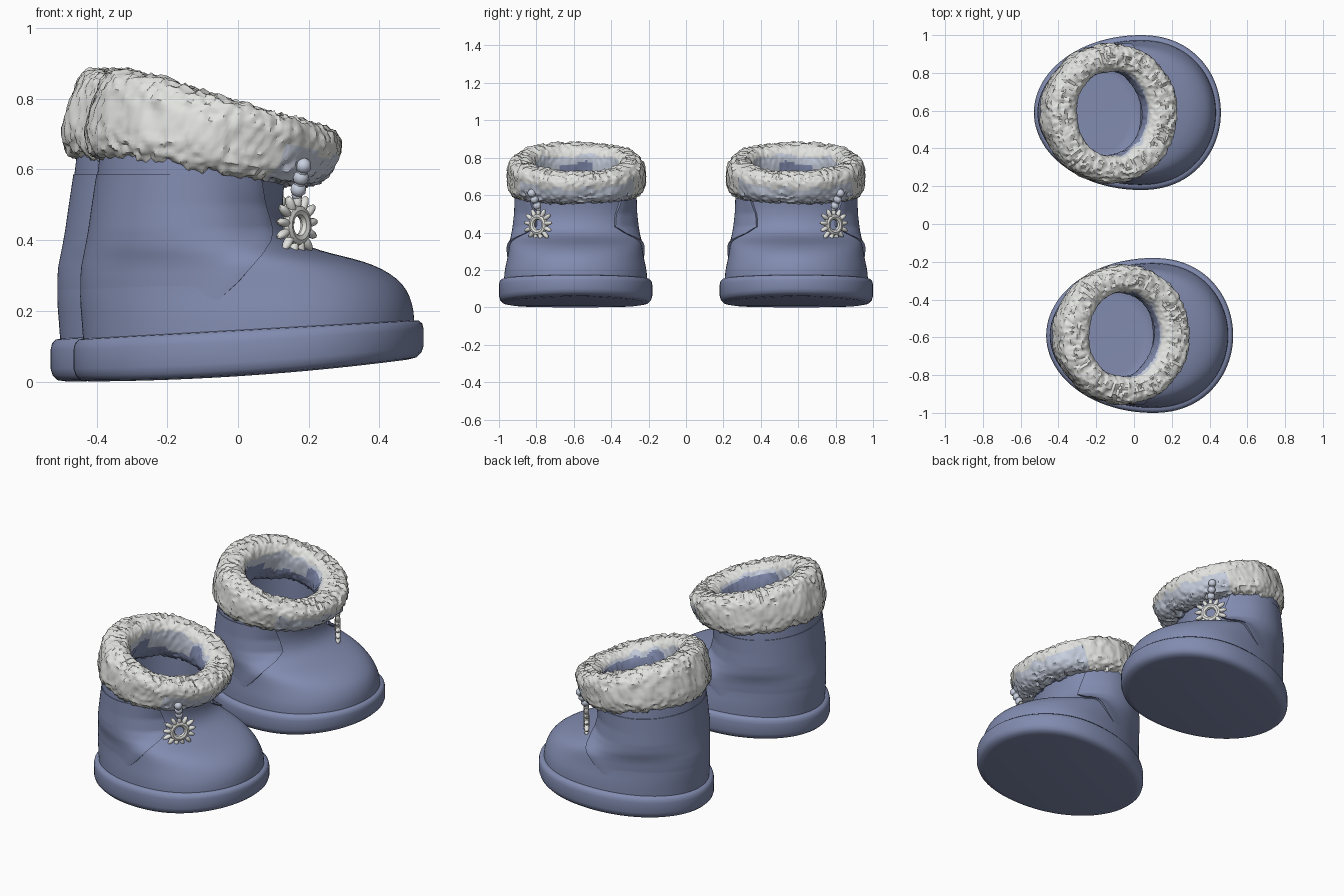
import bpy, bmesh, math
from mathutils import Vector, Matrix, noise

if "Cube" in bpy.data.objects:
    bpy.data.objects.remove(bpy.data.objects["Cube"])

CY = -0.59          # centre line of the near boot
TAU = 2 * math.pi


def material(name, rgb):
    m = bpy.data.materials.new(name)
    m.diffuse_color = (*rgb, 1)
    m.use_nodes = True
    m.node_tree.nodes["Principled BSDF"].inputs["Base Color"].default_value = m.diffuse_color
    return m


BLUE = material("slate blue", (0.22, 0.26, 0.43))
FUR = material("off white", (0.76, 0.77, 0.74))
PALE = material("pale blue", (0.58, 0.63, 0.74))


def lerp_table(table, z):
    """Interpolate the rows of a table keyed by height."""
    if z <= table[0][0]:
        return table[0][1:]
    for a, b in zip(table, table[1:]):
        if z <= b[0]:
            t = (z - a[0]) / (b[0] - a[0])
            return [p + (q - p) * t for p, q in zip(a[1:], b[1:])]
    return table[-1][1:]


def egg(t, xb, xf, w, xw, off=0.0):
    """Point on an egg outline: heel xb, toe xf, half width w at xw."""
    c, s = math.cos(t), math.sin(t)
    if c > 0:
        x = xw + (xf - xw + off) * c ** (2 / 2.2)
    else:
        x = xw + (xw - xb + off) * c
    return x, CY + (w + off) * s


def loft(bm, rows, closed=True, wrap=False, caps=(False, False)):
    """Skin a list of point rows with quads."""
    vs = [[bm.verts.new(p) for p in r] for r in rows]
    n = len(vs[0])
    pairs = list(zip(vs, vs[1:])) + ([(vs[-1], vs[0])] if wrap else [])
    for a, b in pairs:
        for j in range(n if closed else n - 1):
            k = (j + 1) % n
            bm.faces.new((a[j], a[k], b[k], b[j]))
    for flag, r in zip(caps, (vs[0], vs[-1])):
        if flag:
            bm.faces.new(r)


def finish(bm, name, side, mats, angle=40, subsurf=0):
    """Place on the near (-1) or far (+1) side, far one is mirrored."""
    for v in bm.verts:
        if side > 0:
            v.co = Vector((v.co.x - 0.065, -v.co.y, v.co.z))
    bmesh.ops.recalc_face_normals(bm, faces=bm.faces)
    me = bpy.data.meshes.new(name)
    bm.to_mesh(me)
    bm.free()
    ob = bpy.data.objects.new(name, me)
    bpy.context.collection.objects.link(ob)
    for m in mats:
        me.materials.append(m)
    bpy.ops.object.select_all(action='DESELECT')
    ob.select_set(True)
    bpy.context.view_layer.objects.active = ob
    bpy.ops.object.shade_smooth_by_angle(angle=math.radians(angle))
    if subsurf:
        mod = ob.modifiers.new("smooth", 'SUBSURF')
        mod.levels = mod.render_levels = subsurf
    return ob


# height, heel x, toe x, half width, x of widest point
UPPER = [(.08, -.436, .50, .385, .10), (.18, -.443, .50, .383, .10),
         (.22, -.447, .494, .375, .09), (.26, -.447, .478, .366, .07),
         (.29, -.445, .453, .361, .05), (.32, -.441, .407, .356, .03),
         (.34, -.437, .355, .352, 0), (.355, -.434, .295, .349, -.03),
         (.37, -.431, .233, .346, -.06), (.39, -.427, .178, .341, -.09),
         (.43, -.42, .138, .334, -.12), (.50, -.41, .122, .326, -.13),
         (.58, -.398, .135, .323, -.13), (.68, -.388, .16, .32, -.12)]
LINING = [(.70, -.365, .14, .30, -.12), (.68, -.35, .125, .285, -.12),
          (.50, -.37, .09, .29, -.13), (.30, -.40, .12, .30, -.1),
          (.22, -.39, .11, .29, -.1), (.20, -.37, .09, .27, -.1)]
# height, x of the seam at the front of the side panel
SEAM = [(.20, -.09), (.24, -.045), (.28, 0), (.32, .035), (.36, .065),
        (.40, .085), (.43, .088), (.46, .08), (.50, .068), (.585, .055)]


def sole(side):
    bm = bmesh.new()
    rows = []
    # inset from the edge, fraction of sole height
    for inset, f in [(.045, 0), (.02, .03), (.006, .14), (0, .3), (0, .75),
                     (.004, .9), (.014, .98), (.03, 1), (.06, 1)]:
        row = []
        for j in range(96):
            x, y = egg(TAU * j / 96, -.465, .525, .41, .10, -inset)
            u = max(0, (x + .465) / .99)
            lo, hi = .068 * u * u, .12 + .055 * u
            row.append((x, y, lo + (hi - lo) * f))
        rows.append(row)
    loft(bm, rows, caps=(True, True))
    finish(bm, "sole", side, [BLUE])


def upper(side):
    bm = bmesh.new()
    rows = [[(*egg(TAU * j / 72, *r[1:]), r[0]) for j in range(72)]
            for r in UPPER + LINING]
    loft(bm, rows, caps=(False, True))
    finish(bm, "boot_upper", side, [BLUE], subsurf=1)


def side_panel(side):
    """Thin quarter panel round the heel with a raised front seam."""
    bm = bmesh.new()
    rows, n, m = [], 110, 36
    for i in range(m + 1):
        z = .20 + .385 * min(i, m - 1) / (m - 1)
        xb, xf, w, xw = lerp_table(UPPER, z)
        xs = lerp_table(SEAM, z)[0]
        if xs > xw:
            t0 = math.acos(((xs - xw) / (xf - xw)) ** 1.1)
        else:
            t0 = math.acos((xs - xw) / (xw - xb))
        fade = min(1, max(0, (z - .21) / .12))
        row = []
        for j in range(n + 1):
            k = min(max(j - 1, 0), n - 2) / (n - 2)
            rim = j in (0, n) or i in (0, m)
            roll = .011 * math.exp(-(min(k, 1 - k) / .045) ** 2)
            lift = -.004 + fade * (.0075 + roll)
            t = t0 + (TAU - 2 * t0) * k
            row.append((*egg(t, xb, xf, w, xw, -.012 if rim else lift), z))
        rows.append(row)
    loft(bm, rows, closed=False)
    finish(bm, "side_panel", side, [BLUE], angle=60)


def fur_cuff(side):
    bm = bmesh.new()
    rows, n, m = [], 240, 64
    for i in range(n):
        t = TAU * i / n
        ct, st = math.cos(t), math.sin(t)
        row = []
        for j in range(m):
            p = TAU * j / m
            cp, sp = math.cos(p), math.sin(p)
            u = math.copysign(abs(cp) ** .7, cp)      # across the cuff
            v = math.copysign(abs(sp) ** .7, sp)      # up the cuff
            rx, ry = .268 + .080 * u, .295 + .070 * u
            x = -.067 + rx * ct + .033 * v
            y = CY + .005 + ry * st
            lo, hi = .585 - .14 * x, .785 - .295 * x
            z = (lo + hi) / 2 + (hi - lo) / 2 * v
            # tufted surface, calmer on the outer wall and inside
            q = Vector((x, y, z))
            calm = 1 - .45 * abs(cp) - (.3 if cp < -.3 else 0)
            d = .012 * noise.noise(q * 9) + calm * (.022 * (
                .4 - abs(noise.noise(q * 26))) + .012 * noise.noise(q * 55))
            q += Vector((ct * cp, st * cp, sp)) * d
            row.append(q)
        rows.append(row)
    loft(bm, rows, wrap=True)
    # blue lining inside with a ragged fur edge, pale tufts between
    bm.normal_update()
    for f in bm.faces:
        i, j = divmod(f.index if f.index >= 0 else 0, m)
    for i, f in enumerate(bm.faces):
        ring, p = TAU * (i // m) / n, TAU * (i % m) / m
        ct, st = math.cos(ring), math.sin(ring)
        c = f.calc_center_median()
        depth = .785 - .295 * c.x - c.z + .03 * noise.noise(c * 14)
        if math.cos(p) < -.15:
            start = .06 if ct > .1 else (.085 if abs(st) < .4 else .15)
            f.material_index = 2 if depth > start else (1 if depth > .04 else 0)
        elif ct > .55 and depth > .07:
            f.material_index = 1
    finish(bm, "fur_cuff", side, [FUR, PALE, BLUE], angle=35)


def charm(side):
    """Spiky open flower hanging from a short beaded strand."""
    bm = bmesh.new()
    c = Vector((.167, CY - .2, .442))
    nrm = Vector((.80, -.60, 0)).normalized()
    tan = Vector((.60, .80, 0)).normalized()
    frame = Matrix((tan, Vector((0, 0, 1)), nrm)).transposed().to_4x4()
    base = Matrix.Translation(c) @ frame
    # open centre ring
    rows = []
    for i in range(28):
        a = TAU * i / 28
        rows.append([base @ Vector(((.042 + .017 * math.cos(b)) * math.cos(a),
                                    (.042 + .017 * math.cos(b)) * math.sin(a),
                                    .015 * math.sin(b)))
                     for b in [TAU * k / 8 for k in range(8)]])
    loft(bm, rows, wrap=True)
    # petals
    for i in range(13):
        mat = (base @ Matrix.Rotation(TAU * i / 13 + .12, 4, 'Z')
               @ Matrix.Translation((.069 if i % 2 else .064, 0, 0))
               @ Matrix.Diagonal((.030, .0125, .014, 1)))
        bmesh.ops.create_uvsphere(bm, u_segments=10, v_segments=6, radius=1,
                                  matrix=mat)
    finish(bm, "charm", side, [FUR])
    # beads up to the cuff
    bm = bmesh.new()
    top, low = Vector((.185, CY - .235, .61)), c + Vector((0, 0, .085))
    for i in range(6):
        bmesh.ops.create_icosphere(
            bm, subdivisions=2, radius=.023 if i % 2 else .016,
            matrix=Matrix.Translation(low.lerp(top, i / 5)))
    finish(bm, "charm_beads", side, [PALE])


for side in (-1, 1):
    for part in (sole, upper, side_panel, fur_cuff, charm):
        part(side)
